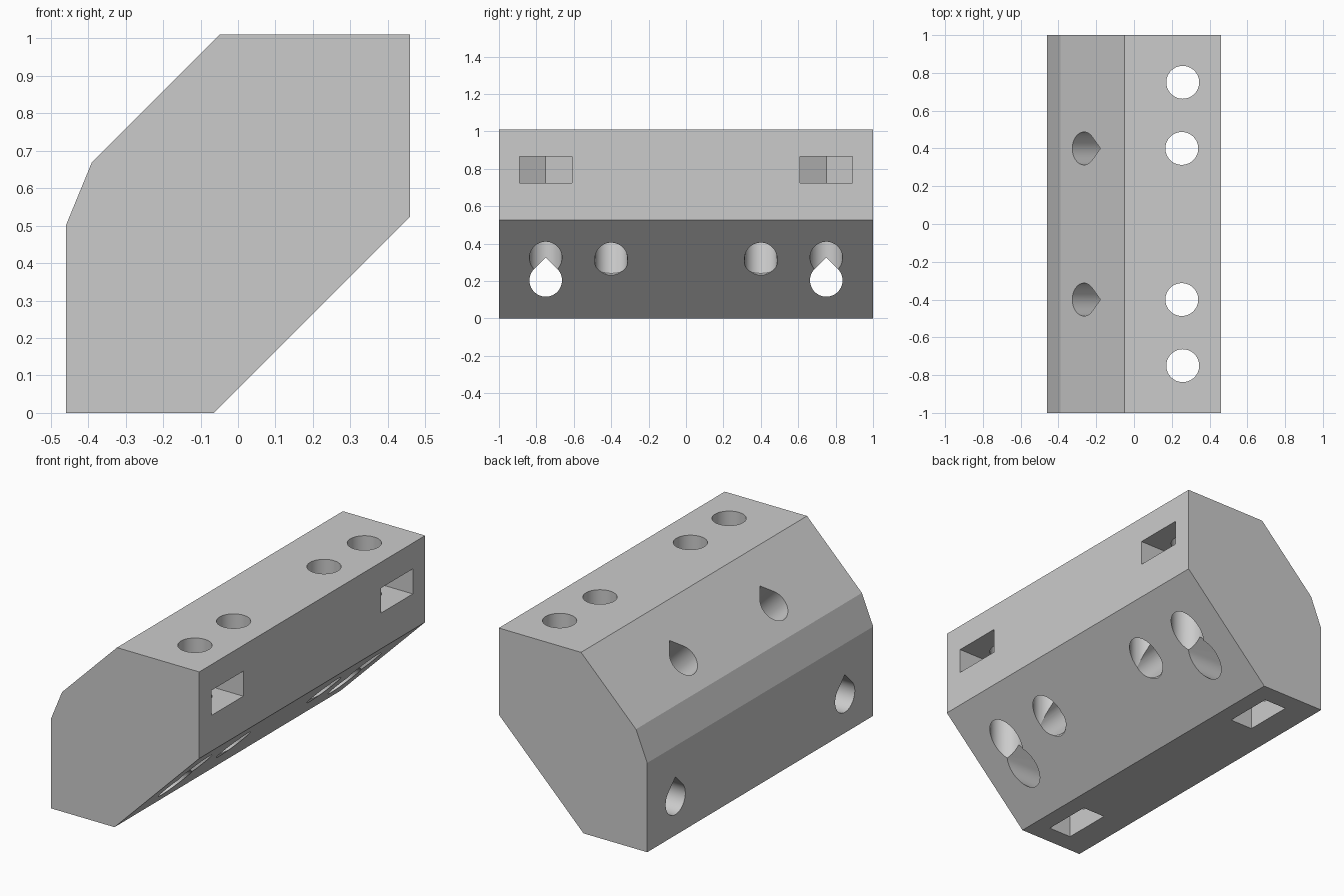
import bpy, bmesh, math
from mathutils import Vector

if "Cube" in bpy.data.objects:
    bpy.data.objects.remove(bpy.data.objects["Cube"], do_unlink=True)

X, Y, Z = Vector((1, 0, 0)), Vector((0, 1, 0)), Vector((0, 0, 1))
R = 0.087       # bolt hole radius
NUT = 0.14      # half width across the nut flats

grey = bpy.data.materials.new("plain_grey")
grey.use_nodes = True
colour = (0.6, 0.6, 0.6, 1)
grey.diffuse_color = colour
grey.node_tree.nodes["Principled BSDF"].inputs["Base Color"].default_value = colour


def prism(name, outline, origin, u, v, sweep):
    """Extrude a 2D outline lying in the u, v plane along the sweep vector."""
    bm = bmesh.new()
    face = bm.faces.new([bm.verts.new(origin + u * a + v * b) for a, b in outline])
    ext = bmesh.ops.extrude_face_region(bm, geom=[face])
    moved = [g for g in ext["geom"] if isinstance(g, bmesh.types.BMVert)]
    bmesh.ops.translate(bm, verts=moved, vec=sweep)
    bmesh.ops.recalc_face_normals(bm, faces=bm.faces)
    mesh = bpy.data.meshes.new(name)
    bm.to_mesh(mesh)
    bm.free()
    mesh.materials.append(grey)
    ob = bpy.data.objects.new(name, mesh)
    bpy.context.collection.objects.link(ob)
    return ob


def circle(start=0, end=360, n=64):
    closed = end - start == 360
    steps = n if closed else n + 1
    angles = [math.radians(start + (end - start) * i / n) for i in range(steps)]
    return [(R * math.cos(a), R * math.sin(a)) for a in angles]


# Bolt hole outlines: round, and teardrop with its tip along +v
round_hole = circle()
teardrop = circle(135, 405, 48) + [(0, R * math.sqrt(2))]

# Nut slot outline: open channel ending in half a hexagon, pointing along +v
side = NUT * math.tan(math.radians(30))
nut_slot = [(-NUT, -0.5), (NUT, -0.5), (NUT, side), (0, side * 2), (-NUT, side)]

# Body: chamfered profile swept front to back
profile = [(-0.46, 0), (-0.065, 0), (0.46, 0.525), (0.46, 1.01),
           (-0.05, 1.01), (-0.39, 0.67), (-0.46, 0.5)]
body = prism("bracket_body", profile, -Y, X, Z, Y * 2)

cutters = []
slope_in = (X - Z).normalized()
slope_up = (X + Z).normalized()
for s in (-1, 1):
    outer, inner = Y * 0.75 * s, Y * 0.4 * s
    cutters += [
        # Vertical bolt holes
        prism("outer_vertical_hole", round_hole, outer + X * 0.258 + Z * 1.2, X, Y, Z * -1.3),
        prism("inner_vertical_hole", round_hole, inner + X * 0.253 + Z * 1.2, X, Y, Z * -1.3),
        # Horizontal teardrop hole
        prism("horizontal_hole", teardrop, outer + X * -0.6 + Z * 0.203, Y, Z, X * 1.2),
        # Sloping teardrop hole
        prism("sloping_hole", teardrop, inner + X * -0.265 + Z * 0.795 - slope_in * 0.1,
              Y, slope_up, slope_in),
        # Nut slots from the side and from below
        prism("side_nut_slot", nut_slot, outer + X * 0.258 + Z * 0.725, Y, -X, Z * 0.14),
        prism("bottom_nut_slot", nut_slot, outer + X * -0.303 + Z * 0.203, Y, Z, X * 0.14),
    ]

# Cut every hole and discard the cutters
bpy.ops.object.select_all(action="DESELECT")
body.select_set(True)
bpy.context.view_layer.objects.active = body
for cutter in cutters:
    cutter.hide_render = True
    mod = body.modifiers.new(cutter.name, "BOOLEAN")
    mod.operation = "DIFFERENCE"
    mod.solver = "EXACT"
    mod.object = cutter
    bpy.ops.object.modifier_apply(modifier=mod.name)
    bpy.data.objects.remove(cutter, do_unlink=True)

bpy.ops.object.shade_smooth_by_angle(angle=math.radians(15))
